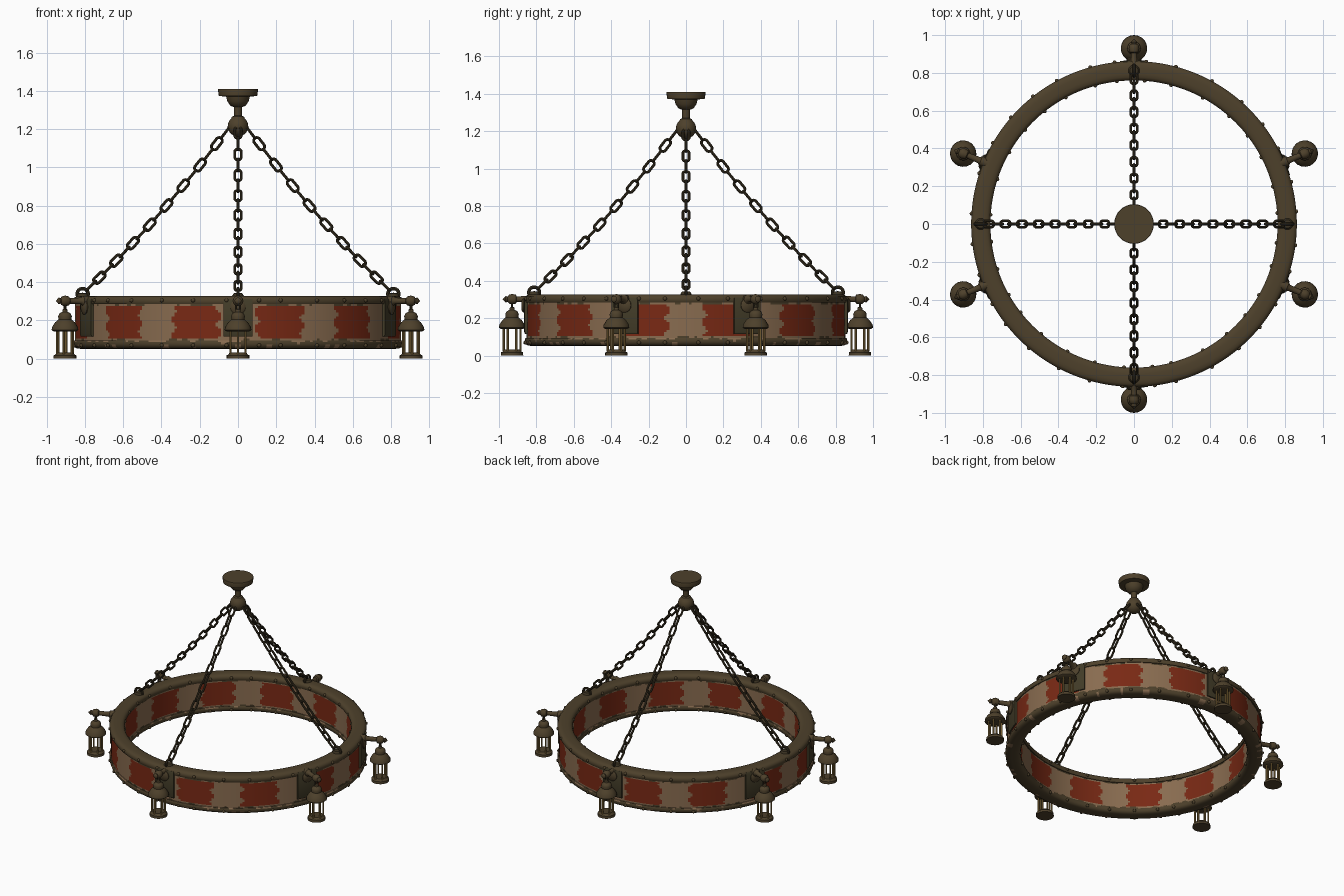
import bpy, bmesh, random
from math import sin, cos, pi, radians, degrees, atan2, hypot
from mathutils import Matrix, Vector

random.seed(4)
if "Cube" in bpy.data.objects:
    bpy.data.objects.remove(bpy.data.objects["Cube"])


def material(name, rgb):
    m = bpy.data.materials.new(name)
    m.use_nodes = True
    m.diffuse_color = (*rgb, 1)
    m.node_tree.nodes["Principled BSDF"].inputs["Base Color"].default_value = (*rgb, 1)
    return m


BRONZE = material("aged bronze", (0.075, 0.052, 0.024))
IRON = material("dark iron", (0.045, 0.033, 0.016))
PLATE = material("green grey plate", (0.055, 0.045, 0.021))
TAN = material("tan panel", (0.25, 0.15, 0.08))
RED = material("red panel", (0.19, 0.022, 0.007))
BRASS = material("brass bars", (0.27, 0.17, 0.05))


def add(name, mesh, matrix=Matrix(), smooth=40):
    ob = bpy.data.objects.new(name, mesh)
    bpy.context.collection.objects.link(ob)
    ob.matrix_world = matrix
    if smooth:
        bpy.ops.object.select_all(action="DESELECT")
        ob.select_set(True)
        bpy.context.view_layer.objects.active = ob
        bpy.ops.object.shade_smooth_by_angle(angle=radians(smooth))
    return ob


def finish(bm, name, *mats):
    bmesh.ops.remove_doubles(bm, verts=bm.verts, dist=0.0001)
    bmesh.ops.recalc_face_normals(bm, faces=bm.faces)
    mesh = bpy.data.meshes.new(name)
    bm.to_mesh(mesh)
    bm.free()
    for m in mats:
        mesh.materials.append(m)
    return mesh


def lathe(name, profile, steps, *mats, closed=False, arc=None):
    """Turn (radius, z) points about z; arc gives a capped partial turn."""
    bm = bmesh.new()
    a0, a1 = arc or (0, 2 * pi)
    rings = []
    for i in range(steps + 1):
        a = a0 + (a1 - a0) * i / steps
        rings.append([bm.verts.new((r * cos(a), r * sin(a), z)) for r, z in profile])
    n = len(profile)
    for p, q in zip(rings, rings[1:]):
        for j in range(n if closed else n - 1):
            k = (j + 1) % n
            bm.faces.new((p[j], q[j], q[k], p[k]))
    if arc:
        bm.faces.new(rings[0])
        bm.faces.new(rings[-1])
    bmesh.ops.dissolve_degenerate(bm, dist=0.0001, edges=bm.edges)
    return finish(bm, name, *mats)


def link_mesh(name, half, radius, wire, mat, steps=16, sides=8):
    """Oval chain link, long axis on x; half = 0 gives a round ring."""
    bm = bmesh.new()
    rings = []
    for i in range(steps):
        t = 2 * pi * (i + 0.5) / steps
        ring = []
        for j in range(sides):
            b = 2 * pi * j / sides
            r = radius + wire * cos(b)
            shift = half if cos(t) > 0 else -half
            ring.append(bm.verts.new((shift + r * cos(t), r * sin(t), wire * sin(b))))
        rings.append(ring)
    for i in range(steps):
        p, q = rings[i], rings[(i + 1) % steps]
        for j in range(sides):
            k = (j + 1) % sides
            bm.faces.new((p[j], q[j], q[k], p[k]))
    return finish(bm, name, mat)


def turn(angle):
    return Matrix.Rotation(angle, 4, "Z")


# Hoop: two rounded rims joined by a thinner band, painted inside and out
R_MID, RIM, BAND = 0.811, 0.051, 0.041
ROWS = 18
half_up = [(BAND, 0.095 + 0.19 * i / ROWS) for i in range(ROWS + 1)]
top = [(RIM * x, 0.285 + 0.043 * y) for x, y in
       ((0.92, 0.0), (1, 0.2), (1, 0.5), (0.9, 0.78), (0.65, 0.95), (0.3, 1))]
outer = [(x, 0.38 - z) for x, z in reversed(top)] + half_up + top
hoop_profile = [(R_MID + x, z) for x, z in outer]
hoop_profile += [(R_MID - x, z) for x, z in reversed(outer)]
hoop = lathe("hoop", hoop_profile, 360, BRONZE, TAN, RED, closed=True)


def ragged(a, seed):
    return (sin(13 * a + seed) + sin(29 * a + 2 * seed) + sin(67 * a + 3 * seed)) / 3


for f in hoop.polygons:
    c = f.center
    a = atan2(c.y, c.x)
    out = hypot(c.x, c.y) > R_MID
    seed = 1 if out else 5
    low, high = 0.094 + 0.017 * ragged(a, seed), 0.281 + 0.008 * ragged(a, seed + 2)
    off = abs((degrees(a) + 0.9 * sin(c.z * 75 + 7 * a)) % 30 - 15)
    if low < c.z < high:
        f.material_index = 2 if off < 8.3 and 0.106 < c.z < 0.270 else 1
    elif out and c.z < 0.075 and ragged(a, 2) > 0.5:
        f.material_index = 1
add("hoop", hoop, smooth=50)

# Small studs along both rims
bm = bmesh.new()
bmesh.ops.create_icosphere(bm, subdivisions=2, radius=0.011)
stud = finish(bm, "rim_stud", BRONZE)
for i in range(32):
    a = 2 * pi * (i + 0.5) / 32 + random.uniform(-0.04, 0.04)
    for z in (0.07, 0.305):
        for r in (R_MID + RIM - 0.001, R_MID - RIM + 0.002):
            add("rim_stud", stud, turn(a) @ Matrix.Translation((r, 0, z)))

# Ceiling mount with the ball that gathers the chains
mount = [(0, 1.41), (0.103, 1.41), (0.105, 1.405), (0.1, 1.373), (0.062, 1.37),
         (0.056, 1.345), (0.04, 1.322), (0.022, 1.315), (0.02, 1.27), (0.032, 1.265)]
mount += [(0.054 * cos(t), 1.215 + 0.054 * sin(t)) for t in
          (radians(d) for d in range(50, -91, -14))]
add("ceiling_mount", lathe("ceiling_mount", mount + [(0, 1.161)], 32, BRONZE))

# Four sagging chains with alternating links, each ending in a rim loop
link = link_mesh("chain_link", 0.019, 0.017, 0.0075, IRON)
loop = link_mesh("rim_loop", 0, 0.029, 0.009, IRON, 20)
collar = lathe("chain_collar", [(0, 0.345), (0.022, 0.342), (0.03, 0.33), (0.032, 0.31)], 16, IRON)
A, B = Vector((0.045, 0, 1.21)), Vector((0.79, 0, 0.36))
C = (A + B) / 2 - Vector((0, 0, 0.07))
LINKS = 17
for k in range(4):
    spin = turn(k * pi / 2)
    for i in range(LINKS):
        t = (i + 0.5) / LINKS
        pos = A * (1 - t) ** 2 + C * 2 * t * (1 - t) + B * t * t
        along = ((C - A) * (1 - t) + (B - C) * t).normalized()
        side = Vector((0, 1, 0))
        up = along.cross(side)
        y, z = (up, -side) if i % 2 else (side, up)
        m = Matrix((along, y, z)).transposed().to_4x4()
        add("chain_link", link, spin @ Matrix.Translation(pos) @ m)
    add("rim_loop", loop, spin @ Matrix.Translation((0.812, 0, 0.338)) @ Matrix.Rotation(pi / 2, 4, "X"))
    add("chain_collar", collar, spin @ Matrix.Translation((0.812, 0, 0)))

# Lantern parts
roof = lathe("lantern_roof", [(0, 0.262), (0.012, 0.258), (0.014, 0.245), (0.03, 0.236),
                              (0.036, 0.222), (0.034, 0.205), (0.052, 0.19), (0.068, 0.165),
                              (0.07, 0.15), (0.058, 0.142), (0, 0.146)], 20, BRONZE)
base = lathe("lantern_base", [(0, 0.032), (0.044, 0.032), (0.05, 0.022), (0.059, 0.018),
                              (0.06, 0), (0, 0)], 20, BRONZE)
bar = lathe("lantern_bar", [(0.0065, 0.025), (0.0065, 0.15)], 8, BRASS)
hook = link_mesh("lantern_hook", 0.008, 0.011, 0.005, IRON, 12, 6)
arm = lathe("lantern_arm", [(0, -0.14), (0.026, -0.14), (0.026, -0.1), (0.017, -0.09),
                            (0.015, -0.025), (0.024, -0.02), (0.028, 0), (0.024, 0.016),
                            (0.013, 0.024), (0.018, 0.034), (0, 0.052)], 12, BRONZE)
back_plate = lathe("back_plate", [(0.845, 0.115), (0.861, 0.115), (0.866, 0.13), (0.866, 0.3),
                                  (0.861, 0.312), (0.845, 0.312)], 10, PLATE,
                   closed=True, arc=(-radians(5), radians(5)))
boss = lathe("plate_boss", [(0.04, 0), (0.04, 0.006), (0.03, 0.014), (0, 0.016)], 16, BRONZE)

# Six lanterns: front, back and two on each side
for deg in (22.4, 90, 157.6, 202.4, 270, 337.6):
    reach = 0.93 if deg in (90, 270) else 0.978
    spin = turn(radians(deg))
    place = spin @ Matrix.Translation((reach, 0, 0))
    outward = Matrix.Rotation(pi / 2, 4, "Y")
    add("back_plate", back_plate, spin)
    add("plate_boss", boss, spin @ Matrix.Translation((0.864, 0, 0.27)) @ outward)
    add("lantern_arm", arm, place @ Matrix.Translation((0, 0, 0.302)) @ outward)
    add("lantern_hook", hook, place @ Matrix.Translation((0, 0, 0.27)) @ outward)
    add("lantern_roof", roof, place)
    add("lantern_base", base, place)
    for j in range(6):
        add("lantern_bar", bar, place @ turn(j * pi / 3) @ Matrix.Translation((0.045, 0, 0)))
